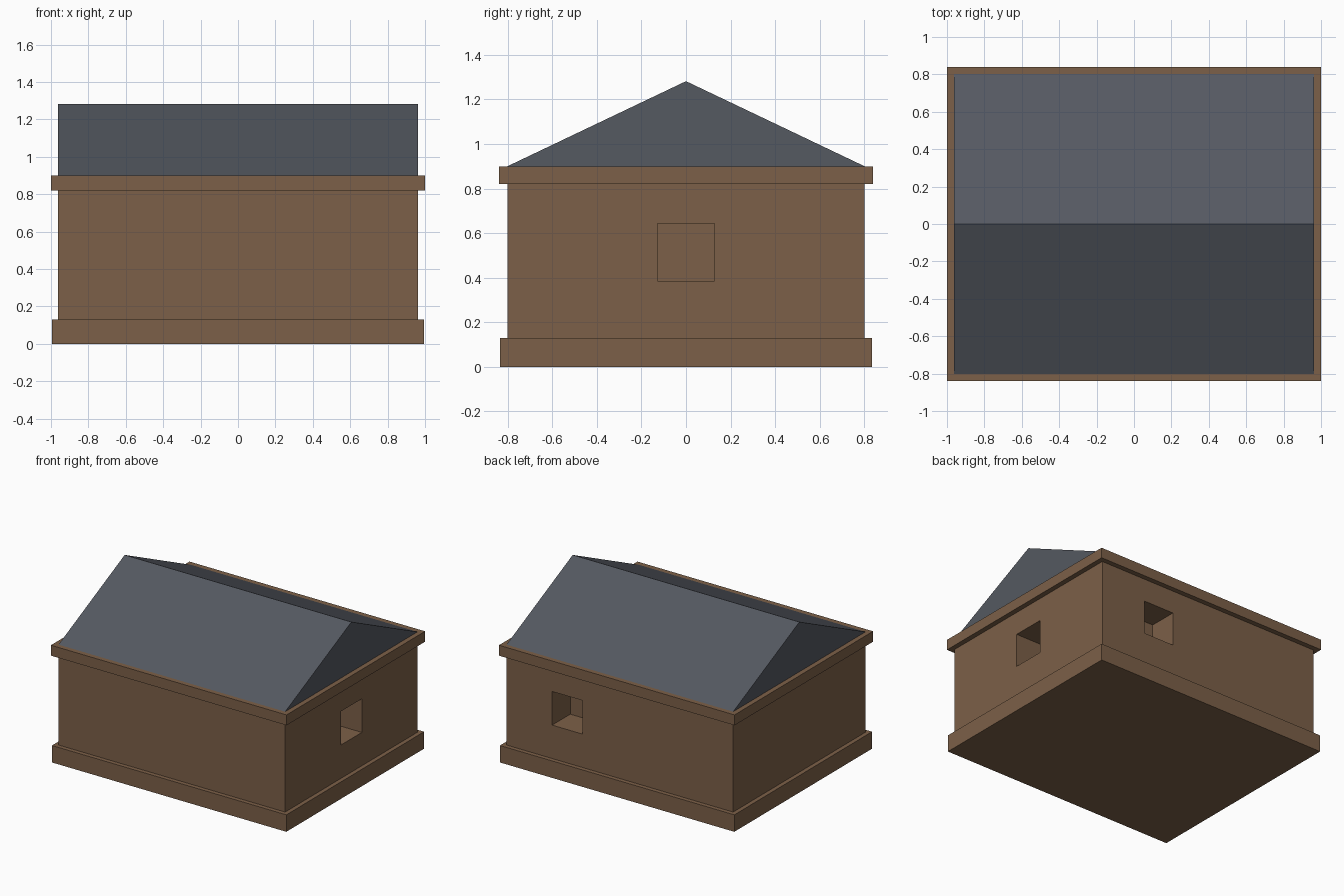
import bpy, bmesh

if "Cube" in bpy.data.objects:
    bpy.data.objects.remove(bpy.data.objects["Cube"])


def material(name, color):
    mat = bpy.data.materials.new(name)
    mat.diffuse_color = (*color, 1)
    mat.use_nodes = True
    mat.node_tree.nodes["Principled BSDF"].inputs["Base Color"].default_value = mat.diffuse_color
    return mat


BROWN = material("brown_wood", (0.202, 0.117, 0.065))
SLATE = material("slate", (0.09, 0.10, 0.12))


def mesh_object(name, bm, mat):
    bmesh.ops.recalc_face_normals(bm, faces=bm.faces)
    mesh = bpy.data.meshes.new(name)
    bm.to_mesh(mesh)
    bm.free()
    mesh.materials.append(mat)
    obj = bpy.data.objects.new(name, mesh)
    bpy.context.collection.objects.link(obj)
    return obj


def box(name, x, y, z, mat=BROWN):
    """Box spanning the (low, high) range on each axis."""
    bm = bmesh.new()
    bmesh.ops.create_cube(bm, size=1)
    for v in bm.verts:
        v.co = [r[0] if c < 0 else r[1] for c, r in zip(v.co, (x, y, z))]
    return mesh_object(name, bm, mat)


# Stacked body: plinth, walls and eaves band
box("plinth", (-0.995, 0.995), (-0.835, 0.835), (0, 0.13))
walls = box("walls", (-0.962, 0.962), (-0.802, 0.802), (0.13, 0.82))
box("eaves_band", (-1, 1), (-0.84, 0.84), (0.82, 0.90))

# Square window recesses in the right and back walls
DEPTH = 0.22
sill_to_head = (0.386, 0.644)
cutters = [
    box("right_window_cutter", (0.962 - DEPTH, 1.1), (-0.128, 0.128), sill_to_head),
    box("back_window_cutter", (0.318, 0.575), (0.802 - DEPTH, 0.95), sill_to_head),
]
for cutter in cutters:
    cutter.hide_render = True
    cutter.hide_set(True)
    cut = walls.modifiers.new(cutter.name, "BOOLEAN")
    cut.operation = "DIFFERENCE"
    cut.solver = "EXACT"
    cut.object = cutter

# Gable roof: triangle profile extruded along x
bm = bmesh.new()
gable = bm.faces.new([bm.verts.new((-0.962, y, z))
                      for y, z in ((-0.802, 0.90), (0.802, 0.90), (0, 1.282))])
extruded = bmesh.ops.extrude_face_region(bm, geom=[gable], use_keep_orig=True)
bmesh.ops.translate(bm, vec=(1.924, 0, 0),
                    verts=[g for g in extruded["geom"] if isinstance(g, bmesh.types.BMVert)])
mesh_object("gable_roof", bm, SLATE)
